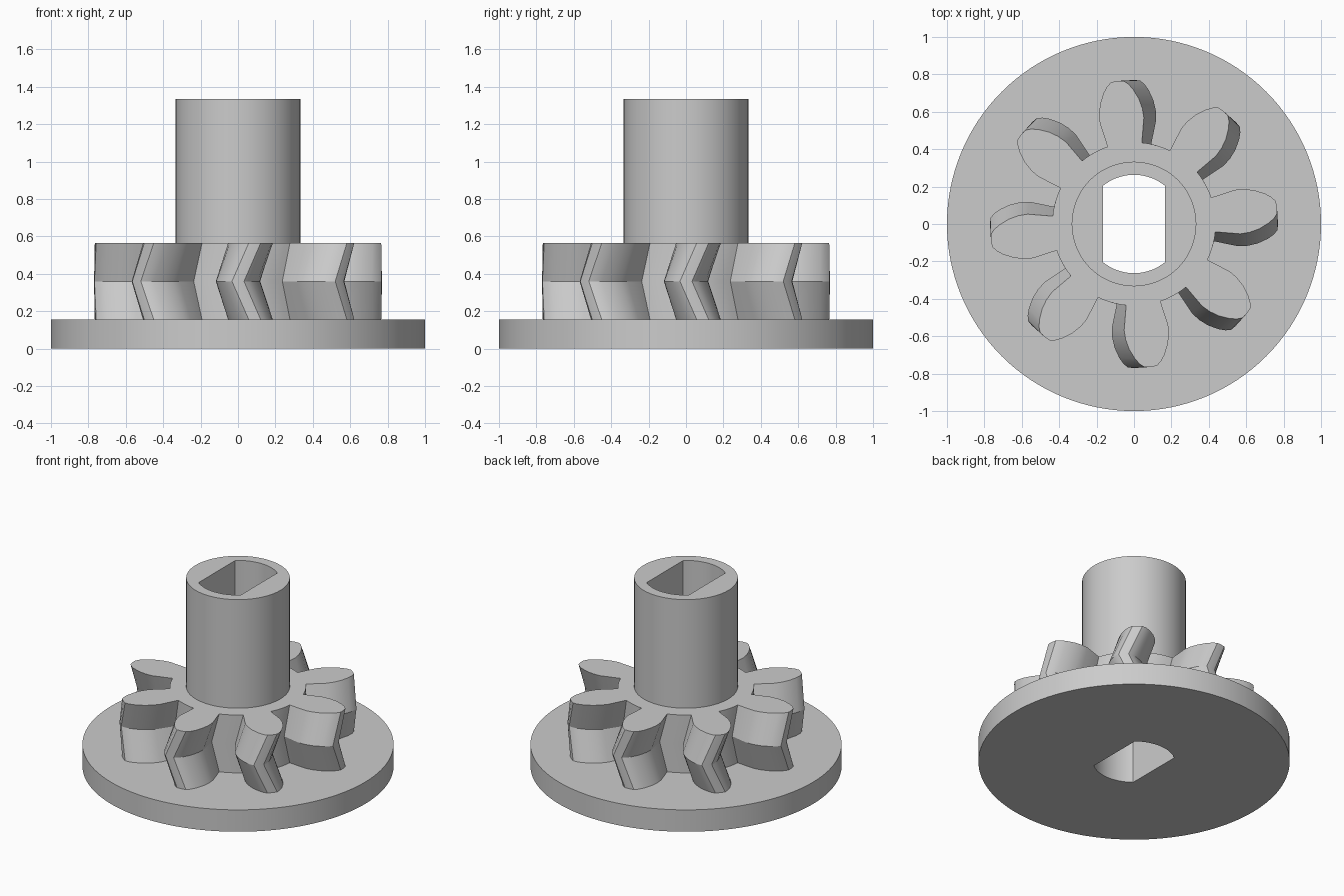
import bpy, bmesh
from math import radians, sin, cos, acos, tau, pi

if "Cube" in bpy.data.objects:
    bpy.data.objects.remove(bpy.data.objects["Cube"], do_unlink=True)

BASE_TOP, GEAR_TOP, HUB_TOP = 0.155, 0.565, 1.335
GEAR_MID = (BASE_TOP + GEAR_TOP) / 2
TEETH = 8
TWIST = radians(6.7)

grey = bpy.data.materials.new("Light grey")
grey.use_nodes = True
colour = (0.6, 0.6, 0.6, 1)
grey.diffuse_color = colour
grey.node_tree.nodes["Principled BSDF"].inputs["Base Color"].default_value = colour


def loft(name, outline, layers):
    """Solid from one polar outline (radius, angle), turned at each (z, turn) layer."""
    bm = bmesh.new()
    rings = [[bm.verts.new((r * cos(a + turn), r * sin(a + turn), z)) for r, a in outline]
             for z, turn in layers]
    n = len(outline)
    for low, high in zip(rings, rings[1:]):
        for i in range(n):
            j = (i + 1) % n
            bm.faces.new((low[i], low[j], high[j], high[i]))
    bm.faces.new(rings[0][::-1])
    bm.faces.new(rings[-1])
    bmesh.ops.recalc_face_normals(bm, faces=bm.faces)
    mesh = bpy.data.meshes.new(name)
    bm.to_mesh(mesh)
    bm.free()
    mesh.materials.append(grey)
    obj = bpy.data.objects.new(name, mesh)
    bpy.context.collection.objects.link(obj)
    return obj


def circle(radius, count=128):
    return [(radius, tau * i / count) for i in range(count)]


def gear_outline():
    # Half of one tooth: radius and half angle in degrees, root to tip
    flank = [(0.437, 12.2), (0.57, 12), (0.62, 10.8), (0.67, 8.9),
             (0.72, 6.3), (0.75, 4.3), (0.768, 2.4)]
    points = []
    for k in range(TEETH):
        centre = tau * k / TEETH
        points += [(r, centre - radians(h)) for r, h in flank]
        points.append((0.77, centre))
        points += [(r, centre + radians(h)) for r, h in reversed(flank)]
        # Root arc up to the next tooth
        start, gap = centre + radians(12.2), tau / TEETH - radians(24.4)
        points += [(0.437, start + gap * t / 5) for t in range(1, 5)]
    return points


def bore_outline(radius=0.263, half_width=0.165, steps=20):
    # Round hole with two flat sides
    corner = acos(half_width / radius)
    arc = [corner + (pi - 2 * corner) * i / steps for i in range(steps + 1)]
    return [(radius, a + turn) for turn in (0, pi) for a in arc]


# Solid parts
parts = [
    loft("base_disc", circle(1.0), [(0, 0), (BASE_TOP, 0)]),
    loft("herringbone_gear", gear_outline(),
         [(BASE_TOP, TWIST), (GEAR_MID, 0), (GEAR_TOP, TWIST)]),
    loft("hub_tube", circle(0.333), [(GEAR_TOP, 0), (HUB_TOP, 0)]),
]

# Bore through every part
cutter = loft("bore_cutter", bore_outline(), [(-0.2, 0), (HUB_TOP + 0.2, 0)])
cutter.hide_render = True
for obj in parts:
    bpy.ops.object.select_all(action="DESELECT")
    obj.select_set(True)
    bpy.context.view_layer.objects.active = obj
    mod = obj.modifiers.new("bore", "BOOLEAN")
    mod.operation = "DIFFERENCE"
    mod.solver = "EXACT"
    mod.object = cutter
    bpy.ops.object.modifier_apply(modifier=mod.name)
    bpy.ops.object.shade_smooth_by_angle(angle=radians(22))
bpy.data.objects.remove(cutter, do_unlink=True)
